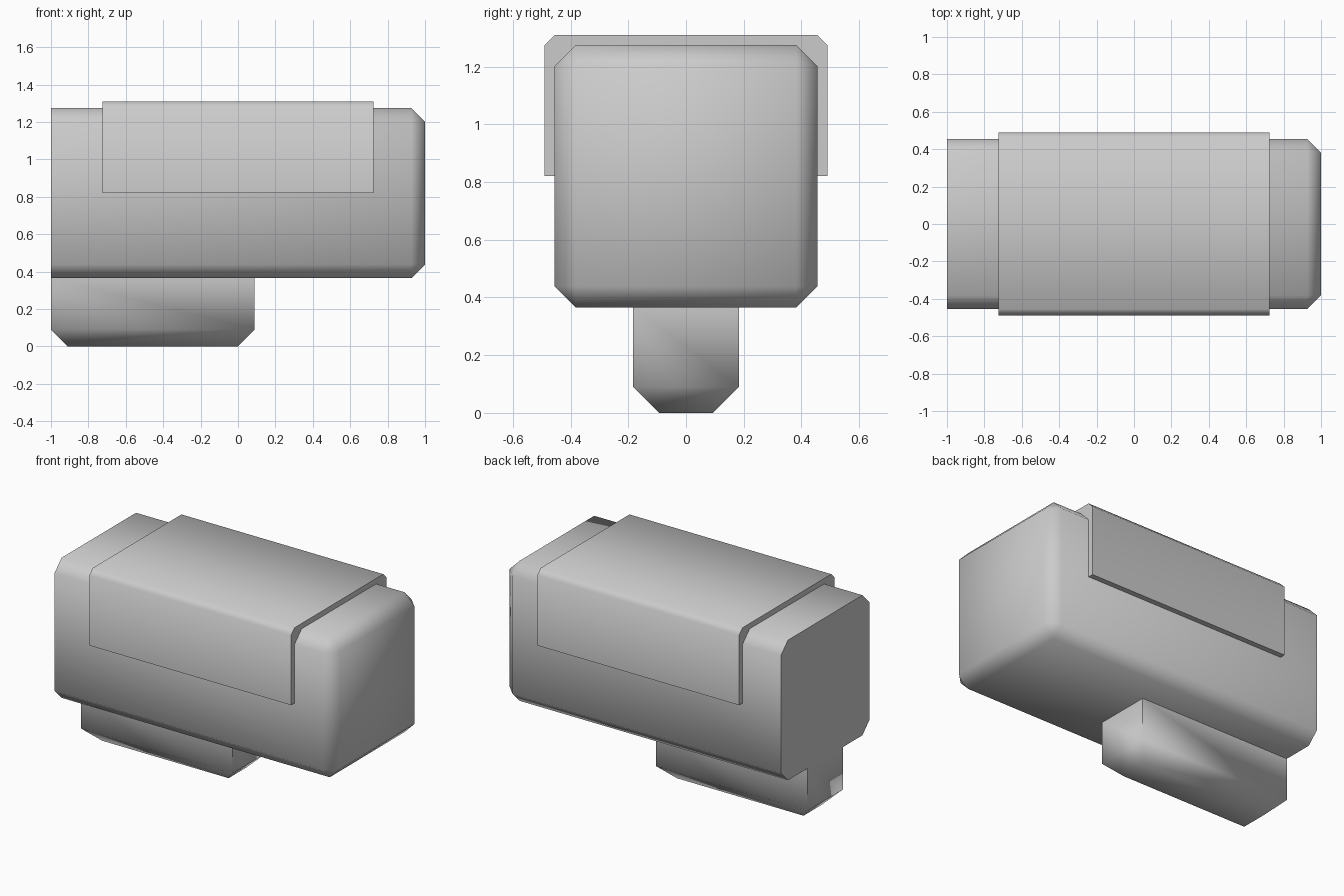
import bpy, bmesh, math

cube = bpy.data.objects.get("Cube")
if cube:
    bpy.data.objects.remove(cube, do_unlink=True)

grey = bpy.data.materials.new("light_grey")
grey.use_nodes = True
COLOUR = (0.6, 0.6, 0.6, 1)
grey.diffuse_color = COLOUR
grey.node_tree.nodes["Principled BSDF"].inputs["Base Color"].default_value = COLOUR


def finish(name, bm):
    """Turn a bmesh into a smooth object whose right angles stay sharp."""
    bmesh.ops.recalc_face_normals(bm, faces=bm.faces)
    mesh = bpy.data.meshes.new(name)
    bm.to_mesh(mesh)
    bm.free()
    mesh.materials.append(grey)
    obj = bpy.data.objects.new(name, mesh)
    bpy.context.collection.objects.link(obj)
    bpy.ops.object.select_all(action='DESELECT')
    obj.select_set(True)
    bpy.context.view_layer.objects.active = obj
    bpy.ops.object.shade_smooth_by_angle(angle=math.radians(60))
    return obj


def box(low, high):
    bm = bmesh.new()
    bmesh.ops.create_cube(bm, size=1)
    for v in bm.verts:
        v.co = [(a + b) / 2 + c * (b - a) for a, b, c in zip(low, high, v.co)]
    return bm


def chamfer(bm, width, rule):
    edges = [e for e in bm.edges if rule(*(v.co for v in e.verts))]
    bmesh.ops.bevel(bm, geom=edges, offset=width, segments=1,
                    profile=0.5, affect='EDGES')


# Main body: chamfered everywhere except round the flat left-hand end
bm = box((-1, -0.455, 0.365), (1, 0.455, 1.275))
chamfer(bm, 0.073, lambda a, b: max(a.x, b.x) > 0)
finish("body", bm)

# Lower block: only the two bottom cross edges are chamfered
bm = box((-1, -0.183, 0), (0.088, 0.183, 0.365))
chamfer(bm, 0.09, lambda a, b: max(a.z, b.z) < 0.01)
finish("lower_block", bm)

# Saddle cover: a folded sheet wrapped over the top of the body
half = [(0.49, 0.82), (0.49, 1.275), (0.455, 1.31)]
inner = [(0.381, 1.274), (0.454, 1.201), (0.454, 0.82)]
outer_path = half + [(-y, z) for y, z in reversed(half)]
inner_path = [(-y, z) for y, z in reversed(inner)] + inner
bm = bmesh.new()
start = [bm.verts.new((-0.725, y, z)) for y, z in outer_path + inner_path]
profile = bm.faces.new(start)
swept = bmesh.ops.extrude_face_region(bm, geom=[profile], use_keep_orig=True)
moved = [g for g in swept["geom"] if isinstance(g, bmesh.types.BMVert)]
bmesh.ops.translate(bm, verts=moved, vec=(1.45, 0, 0))
finish("saddle_cover", bm)
